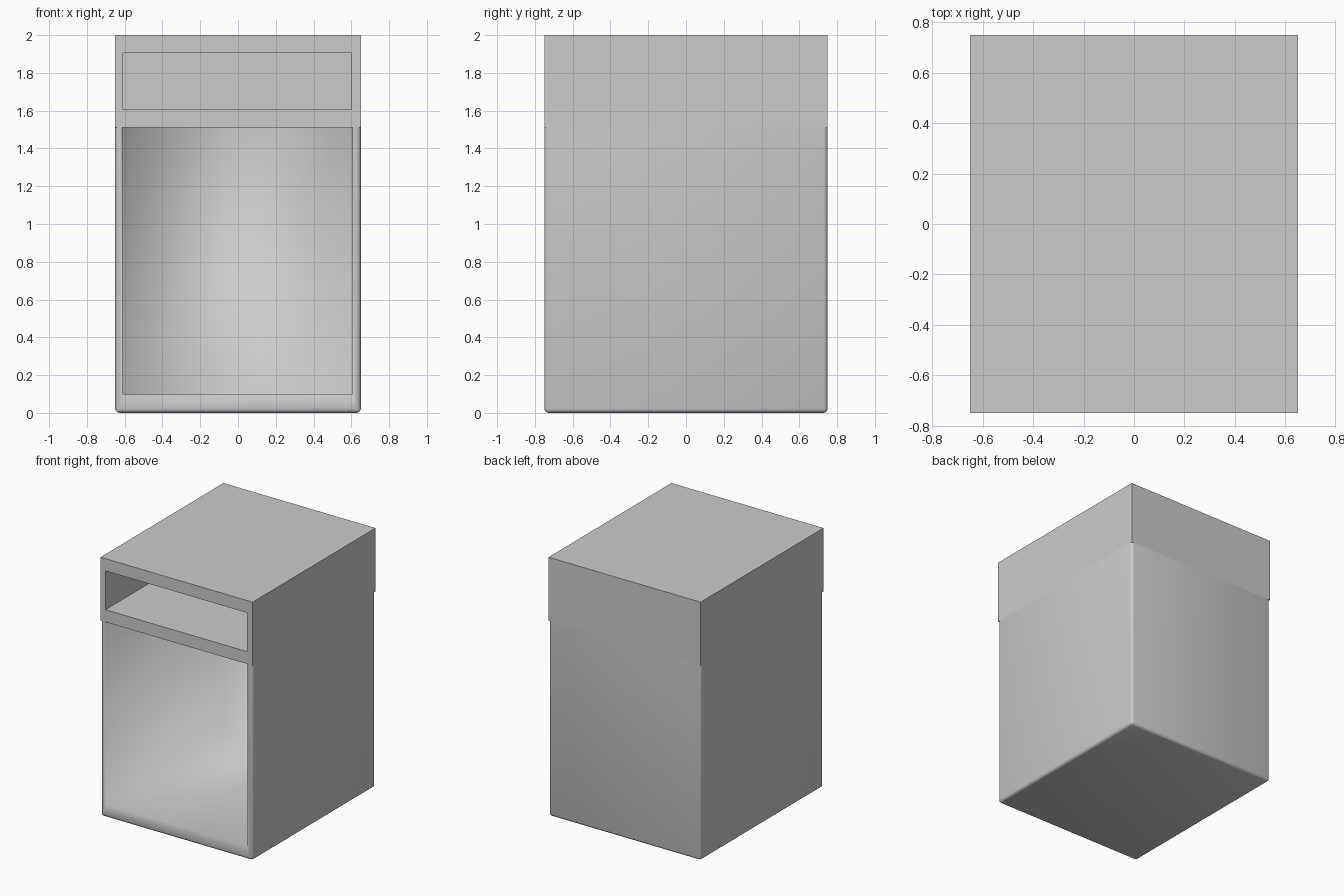
import bpy, bmesh

if "Cube" in bpy.data.objects:
    bpy.data.objects.remove(bpy.data.objects["Cube"])

W, D = 0.65, 0.75          # half width, half depth
BACK = 0.05                # thickness of the rear panel


def hollow_box(name, outer, inner, open_top=False, bevel=0.0):
    """Box with a pocket in the front; outer/inner are (x0, x1, z0, z1)."""
    def ring(bm, rect, y):
        x0, x1, z0, z1 = rect
        return [bm.verts.new((x, y, z)) for x, z in
                ((x0, z0), (x1, z0), (x1, z1), (x0, z1))]

    bm = bmesh.new()
    front, rear = ring(bm, outer, -D), ring(bm, outer, D)
    mouth, pocket = ring(bm, inner, -D), ring(bm, inner, D - BACK)
    for i in range(4):
        if open_top and i == 2:
            continue
        j = (i + 1) % 4
        for a, b in ((front, mouth), (mouth, pocket), (rear, front)):
            bm.faces.new((a[i], a[j], b[j], b[i]))
    bm.faces.new(pocket)
    bm.faces.new(rear[::-1])

    # Round only the outside corners
    if bevel:
        shell = set(front + rear)
        edges = [e for e in bm.edges
                 if len(e.link_faces) == 2 and set(e.verts) <= shell]
        bmesh.ops.bevel(bm, geom=edges, offset=bevel, segments=3,
                        profile=0.5, affect='EDGES')
        for f in bm.faces:
            f.smooth = True
    mesh = bpy.data.meshes.new(name)
    bm.to_mesh(mesh)
    bm.free()
    obj = bpy.data.objects.new(name, mesh)
    bpy.context.collection.objects.link(obj)
    return obj


# Lower cupboard: soft edges, open on top where the drawer case closes it
hollow_box("lower_cupboard", (-W, W, 0, 1.51), (-0.61, 0.605, 0.10, 1.51),
           open_top=True, bevel=0.022)

# Upper drawer case: crisp edges, shallow slot in the front
hollow_box("drawer_case", (-W, W, 1.51, 2.0), (-0.608, 0.60, 1.605, 1.905))
